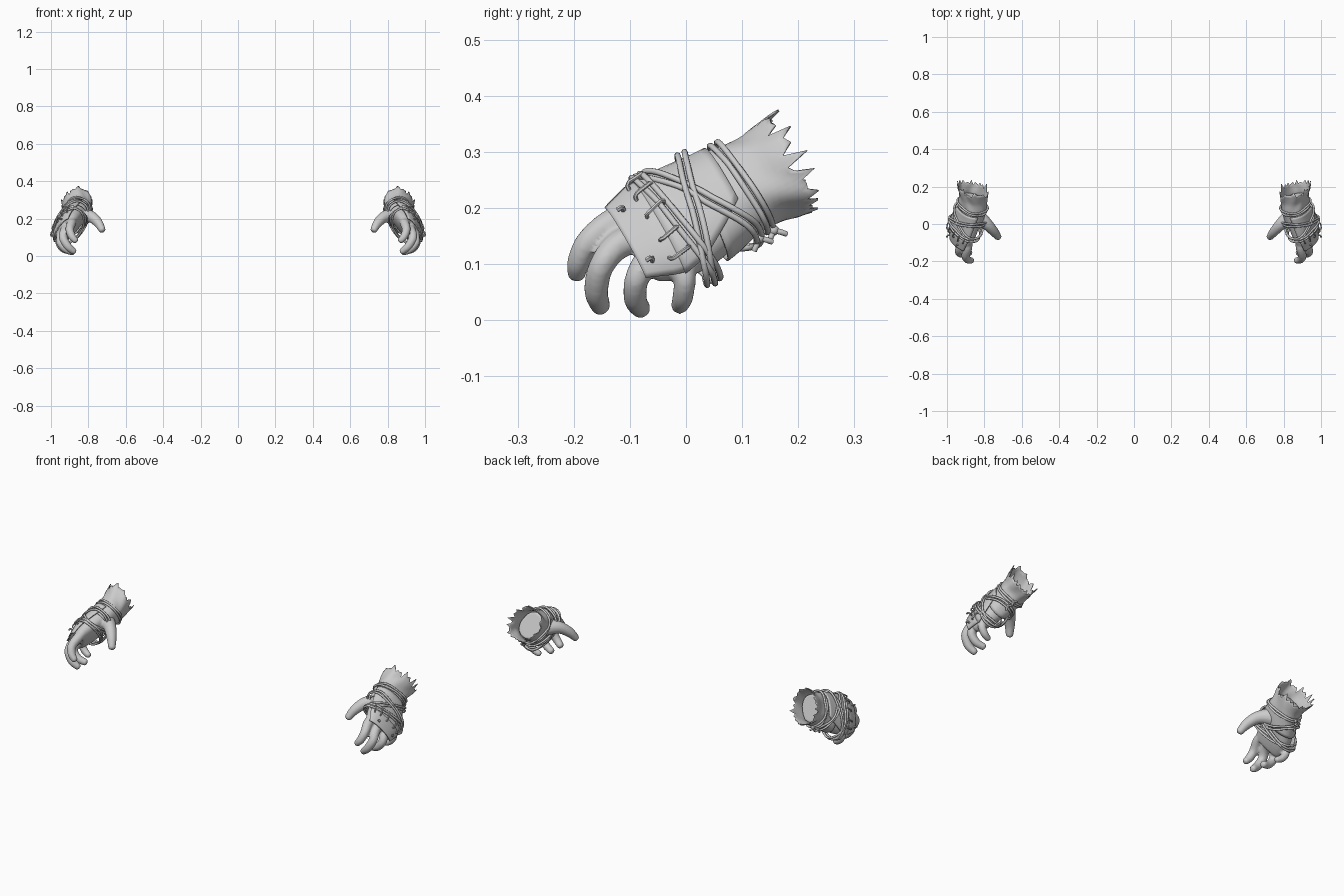
import bpy, bmesh, math, random
from mathutils import Vector as V

if "Cube" in bpy.data.objects:
    bpy.data.objects.remove(bpy.data.objects["Cube"])

random.seed(4)
W = V((0.45, 0.45, -0.77)).normalized()          # across the hand, index to little finger
N = V((0.87, -0.07, 0.47)).normalized()          # out of the back of the hand
AX = V((0.16, -0.88, -0.43)).normalized()        # wrist to knuckles
# cross-sections from cuff edge to knuckles: centre, half width, half thickness
ST = [((.86, .185, .277), .085, .070), ((.86, .135, .252), .074, .060),
      ((.865, .09, .23), .080, .058), ((.88, .045, .20), .090, .056),
      ((.90, -.005, .17), .100, .052), ((.915, -.06, .147), .096, .045),
      ((.925, -.10, .13), .080, .032)]


def surf(t, deg, off=0.0):
    """Point on the forearm and palm surface; 0 deg is the back, 90 the little finger side."""
    i = min(max(int(math.floor(t)), 0), len(ST) - 2)
    f = t - i
    c = V(ST[i][0]).lerp(V(ST[i + 1][0]), f)
    rw, rn = [ST[i][k] * (1 - f) + ST[i + 1][k] * f + off for k in (1, 2)]
    a = math.radians(deg)
    p = lambda v: math.copysign(abs(v) ** 0.85, v)
    return c + W * rw * p(math.sin(a)) + N * rn * p(math.cos(a))


def loft(bm, rings, closed=True, loop=False, caps=False):
    vs = [[bm.verts.new(p) for p in r] for r in rings]
    n, m = len(vs[0]), len(vs)
    for i in range(m if loop else m - 1):
        for j in range(n if closed else n - 1):
            a, b = vs[i], vs[(i + 1) % m]
            bm.faces.new((a[j], a[(j + 1) % n], b[(j + 1) % n], b[j]))
    if caps:
        bm.faces.new(vs[0])
        bm.faces.new(vs[-1][::-1])


def tube(bm, pts, radii, sides=8, loop=False):
    rings, n = [], len(pts)
    u = None
    for i, p in enumerate(pts):
        a, b = (pts[i - 1], pts[(i + 1) % n]) if loop else (pts[max(i - 1, 0)], pts[min(i + 1, n - 1)])
        d = (b - a).normalized()
        u = d.orthogonal() if u is None else u - d * u.dot(d)
        u.normalize()
        v = d.cross(u)
        r = radii[i] if isinstance(radii, list) else radii
        rings.append([p + (u * math.cos(k * math.tau / sides) + v * math.sin(k * math.tau / sides)) * r
                      for k in range(sides)])
    loft(bm, rings, loop=loop, caps=not loop)


def smooth_path(pts, steps=6):
    """Catmull-Rom through (x, y, z, radius) points."""
    q = [V(p) for p in pts]
    q = [q[0] * 2 - q[1]] + q + [q[-1] * 2 - q[-2]]
    out = []
    for i in range(1, len(q) - 2):
        for s in range(steps):
            t = s / steps
            out.append(.5 * (2 * q[i] + (q[i + 1] - q[i - 1]) * t
                       + (2 * q[i - 1] - 5 * q[i] + 4 * q[i + 1] - q[i + 2]) * t * t
                       + (3 * q[i] - q[i - 1] - 3 * q[i + 1] + q[i + 2]) * t ** 3))
    return out + [q[-2]]


def finish(name, bm, thick=0, remesh=0, angle=40):
    bmesh.ops.recalc_face_normals(bm, faces=bm.faces)
    me = bpy.data.meshes.new(name)
    bm.to_mesh(me)
    bm.free()
    ob = bpy.data.objects.new(name, me)
    bpy.context.collection.objects.link(ob)
    if remesh:
        m = ob.modifiers.new("blend", 'REMESH')
        m.mode, m.voxel_size, m.use_smooth_shade = 'VOXEL', remesh, True
        m = ob.modifiers.new("relax", 'SMOOTH')
        m.factor, m.iterations = .5, 6
    if thick:
        m = ob.modifiers.new("thickness", 'SOLIDIFY')
        m.thickness, m.offset = thick, 0
    ob.modifiers.new("both_sides", 'MIRROR').use_clip = False
    bpy.ops.object.select_all(action='DESELECT')
    bpy.context.view_layer.objects.active = ob
    ob.select_set(True)
    bpy.ops.object.shade_smooth_by_angle(angle=math.radians(angle))
    return ob


# hands: palm, four curled fingers and thumb fused together
bm = bmesh.new()
loft(bm, [[surf(1 + i * .47, j * 15, -.002) for j in range(24)] for i in range(11)], caps=True)
digits = [
    [(.89, -.06, .19, .028), (.89, -.125, .177, .026), (.90, -.172, .142, .023), (.888, -.191, .105, .021), (.868, -.195, .082, .017)],
    [(.91, -.05, .155, .028), (.925, -.115, .137, .026), (.935, -.150, .098, .023), (.91, -.160, .053, .022), (.878, -.152, .024, .018)],
    [(.93, -.03, .13, .028), (.945, -.068, .106, .025), (.95, -.088, .072, .022), (.922, -.090, .037, .021), (.883, -.080, .020, .018)],
    [(.93, .005, .13, .025), (.95, -.004, .100, .023), (.957, -.002, .070, .020), (.938, -.006, .040, .019), (.91, -.012, .025, .016)],
    [(.87, .055, .20, .045), (.825, .03, .212, .042), (.782, -.005, .208, .032), (.748, -.042, .178, .026), (.726, -.070, .140, .019)]]
for d in digits:
    path = smooth_path(d)
    end, direction = path[-1], (path[-1] - path[-2]).xyz.normalized()
    for k in (.5, .85):                           # rounded fingertip
        path.append(V((*(end.xyz + direction * end.w * k * .7), end.w * math.sqrt(1 - k * k))))
    tube(bm, [p.xyz for p in path], [p.w for p in path], 12)
finish("hands", bm, remesh=.0055, angle=60)

# cuffs: torn sleeve around the wrist
bm = bmesh.new()
cols = 48
tear = [random.choice((-.35, -.1, .1, .3)) + random.uniform(-.12, .12) for _ in range(cols)]
rings = []
for i in range(15):
    f = i / 14
    rings.append([surf(3.3 * f + tear[j] * max(0, 1 - f * 5),
                       j * 360 / cols, .006 + .003 * math.sin(j * .8 + f * 9) * (1 - f)) for j in range(cols)])
loft(bm, rings)
finish("torn_cuffs", bm, thick=.004)


def plate(name, t0, t1, lo0, hi0, lo1, hi1, off):
    bm = bmesh.new()
    rows = []
    for i in range(11):
        f = i / 10
        lo, hi = lo0 + (lo1 - lo0) * f, hi0 + (hi1 - hi0) * f
        rows.append([surf(t0 + (t1 - t0) * f, lo + (hi - lo) * j / 12, off) for j in range(13)])
    loft(bm, rows, closed=False)
    return finish(name, bm, thick=.007)


# leather plates over the back of the hand and the knuckles
plate("back_plates", 2.3, 4.75, -85, 25, -72, 70, .012)
plate("knuckle_plates", 4.6, 6.15, -70, 68, -62, 62, .011)

# cords: doubled loops slanting around wrist and palm (mid position, swing, phase)
bm = bmesh.new()
for t0, swing, phase, off in [(1.65, .2, -60, .013), (3.2, 1.2, -90, .019),
                              (3.45, .55, 90, .022), (4.1, .35, -70, .020)]:
    for twin in (0, .24):
        pts = [surf(t0 + twin + swing * math.cos(math.radians(k * 7.5 - phase)),
                    k * 7.5, off + .003 * math.sin(k * .5 + twin * 9)) for k in range(48)]
        tube(bm, pts, .0055, 8, loop=True)
finish("cords", bm, angle=60)

# knots and loose cord ends on the outer edge of the wrist
bm = bmesh.new()
for t, deg in ((1.5, 100), (2.1, 95)):
    c = surf(t, deg, .018)
    bmesh.ops.create_icosphere(bm, subdivisions=2, radius=.010)
    bmesh.ops.translate(bm, verts=bm.verts[-42:], vec=c)
    for s in (-1, 1):
        tube(bm, [c, c + W * .010 + AX * .010 * s, c + W * .014 + AX * .018 * s - N * .008], .005, 8)
finish("cord_knots", bm, angle=60)

# staples: wire stitches joining the two plates
bm = bmesh.new()
for deg in (-52, -30, -8, 14, 36):
    tube(bm, [surf(4.36, deg, .006), surf(4.36, deg, .022), surf(4.44, deg, .026),
              surf(4.92, deg + 4, .026), surf(5.0, deg + 4, .022), surf(5.0, deg + 4, .006)], .0038, 6)
finish("staples", bm, angle=50)

# rivets: small bent pins near the knuckles
bm = bmesh.new()
for t, deg in ((5.65, -28), (5.65, 40)):
    a = surf(t, deg, .008)
    tube(bm, [a, a + N * .016, a + N * .020 + AX * .004, a + N * .018 + AX * .012], .0045, 6)
finish("rivets", bm, angle=50)
